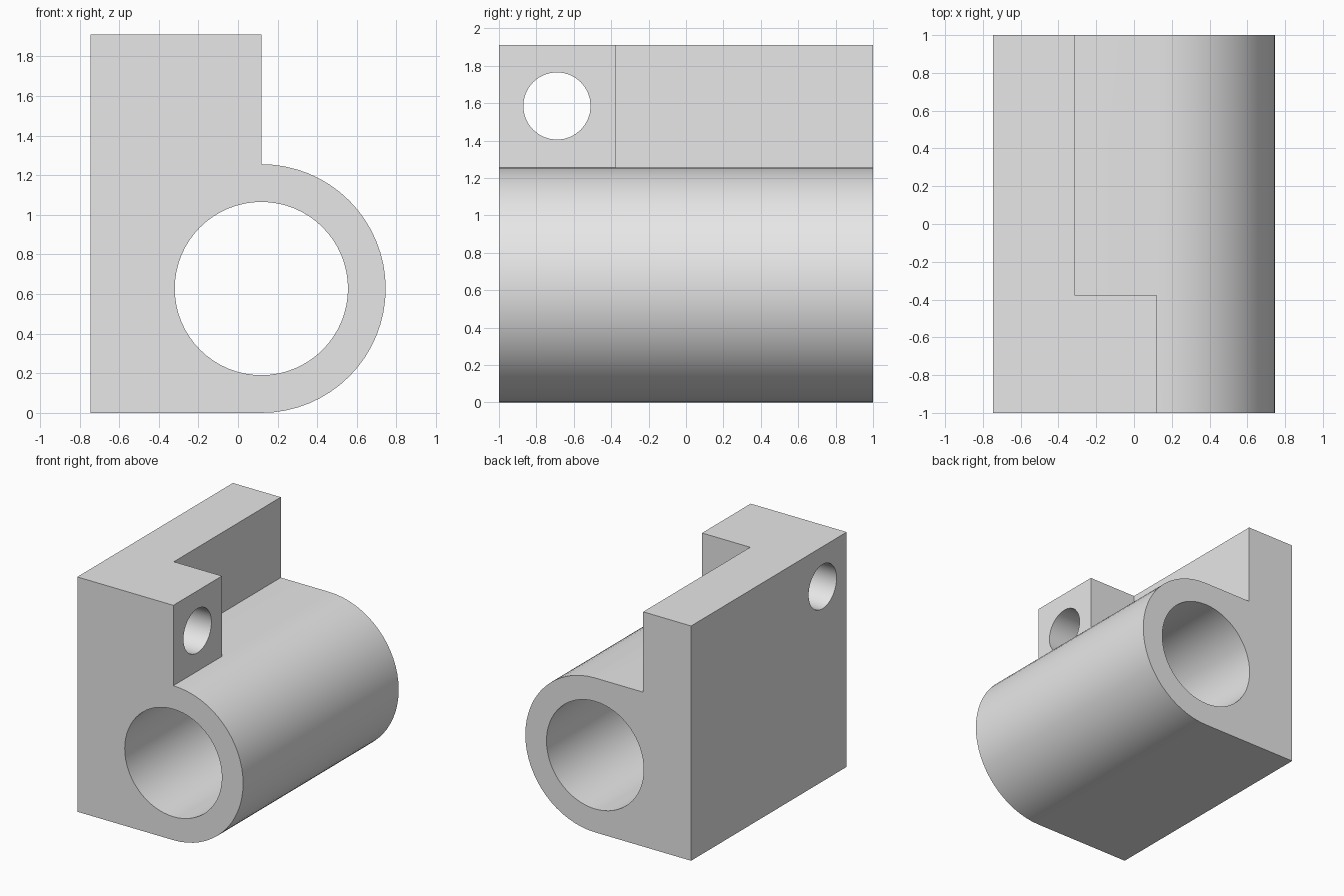
import bpy, bmesh, math
from mathutils import Matrix

if "Cube" in bpy.data.objects:
    bpy.data.objects.remove(bpy.data.objects["Cube"])

CX, CZ, R = 0.118, 0.628, 0.628     # barrel axis and outer radius
LEFT, TOP, WALL = -0.746, 1.91, -0.315

grey = bpy.data.materials.new("light_grey")
grey.diffuse_color = (0.8, 0.8, 0.8, 1)
grey.use_nodes = True
grey.node_tree.nodes["Principled BSDF"].inputs["Base Color"].default_value = grey.diffuse_color


def add_object(name, bm):
    bmesh.ops.recalc_face_normals(bm, faces=bm.faces)
    mesh = bpy.data.meshes.new(name)
    bm.to_mesh(mesh)
    bm.free()
    obj = bpy.data.objects.new(name, mesh)
    bpy.context.collection.objects.link(obj)
    mesh.materials.append(grey)
    return obj


def cylinder(name, radius, depth, sides, loc, axis):
    bm = bmesh.new()
    m = Matrix.Translation(loc) @ Matrix.Rotation(math.pi / 2, 4, axis)
    bmesh.ops.create_cone(bm, cap_ends=True, segments=sides, radius1=radius,
                          radius2=radius, depth=depth, matrix=m)
    return add_object(name, bm)


def box(name, lo, hi):
    bm = bmesh.new()
    mid = [(a + b) / 2 for a, b in zip(lo, hi)]
    size = [b - a for a, b in zip(lo, hi)]
    m = Matrix.Translation(mid) @ Matrix.Diagonal((*size, 1))
    bmesh.ops.create_cube(bm, size=1, matrix=m)
    return add_object(name, bm)


# Body: upright block with a half-round barrel side, extruded along y
profile = [(CX, TOP), (LEFT, TOP), (LEFT, 0)]
for i in range(33):
    a = -math.pi / 2 + math.pi * i / 32
    profile.append((CX + R * math.cos(a), CZ + R * math.sin(a)))
bm = bmesh.new()
face = bm.faces.new([bm.verts.new((x, -1, z)) for x, z in profile])
ext = bmesh.ops.extrude_face_region(bm, geom=[face])
bmesh.ops.translate(bm, vec=(0, 2, 0),
                    verts=[v for v in ext["geom"] if isinstance(v, bmesh.types.BMVert)])
body = add_object("bracket_body", bm)

# Cutters: barrel bore, notch behind the lug, and cross hole through the lug
cutters = [
    cylinder("bore_cutter", 0.4375, 2.4, 64, (CX, 0, CZ), 'X'),
    box("notch_cutter", (WALL, -0.375, CZ + R), (CX + 0.1, 1.2, TOP + 0.2)),
    cylinder("cross_hole_cutter", 0.18, 1.6, 32, (-0.3, -0.69, 1.585), 'Y'),
]
bpy.context.view_layer.objects.active = body
body.select_set(True)
for cutter in cutters:
    cutter.hide_render = True
    mod = body.modifiers.new(cutter.name, 'BOOLEAN')
    mod.operation = 'DIFFERENCE'
    mod.solver = 'EXACT'
    mod.object = cutter
    bpy.ops.object.modifier_apply(modifier=mod.name)
    bpy.data.objects.remove(cutter)

bpy.ops.object.shade_smooth_by_angle(angle=math.radians(30))
